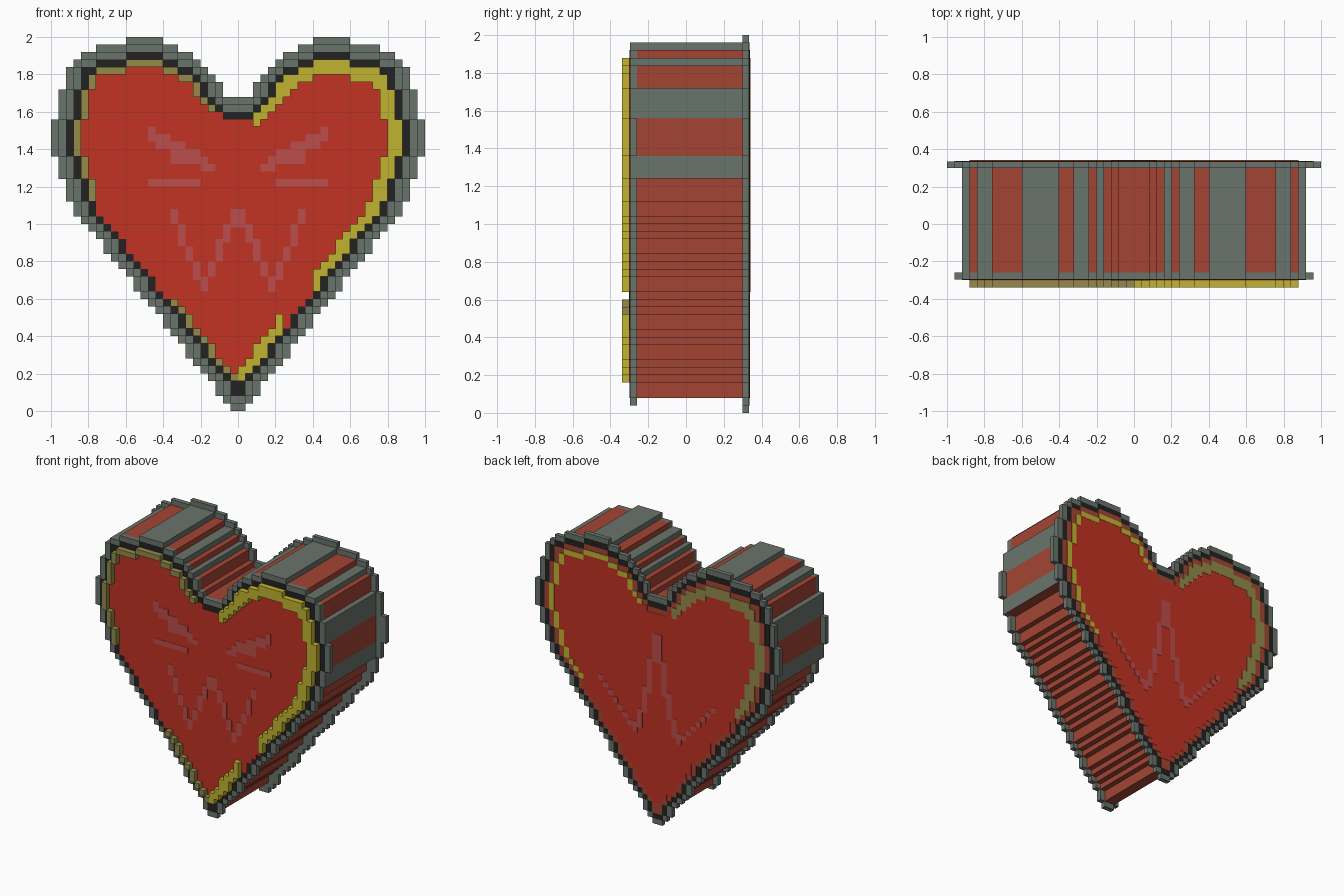
import bpy, bmesh

cube = bpy.data.objects.get("Cube")
if cube:
    bpy.data.objects.remove(cube, do_unlink=True)

C = 0.04  # size of one block


def material(name, rgb):
    lin = [((v / 255 + 0.055) / 1.055) ** 2.4 for v in rgb] + [1.0]
    m = bpy.data.materials.new(name)
    m.use_nodes = True
    m.diffuse_color = lin
    m.node_tree.nodes["Principled BSDF"].inputs["Base Color"].default_value = lin
    return m


GREY = material("stone grey", (106, 116, 108))
BLACK = material("black", (34, 34, 34))
RED = material("bright red", (194, 50, 35))
BRICK = material("brick red", (164, 69, 52))
YELLOW = material("yellow", (192, 180, 48))
OLIVE = material("olive", (147, 139, 74))
PINK = material("dusty pink", (188, 78, 76))


def finish(name, bm, mats):
    bmesh.ops.recalc_face_normals(bm, faces=bm.faces[:])
    me = bpy.data.meshes.new(name)
    bm.to_mesh(me)
    bm.free()
    for m in mats:
        me.materials.append(m)
    ob = bpy.data.objects.new(name, me)
    bpy.context.collection.objects.link(ob)
    return ob


# Heart as (top, bottom) block heights of each column, from the middle outwards
TOPS = [42, 42, 44, 45, 46, 47, 48, 48, 49, 49] + [50] * 5 + [49] * 4 + [48, 48, 47, 46, 43, 39]
BOTTOMS = [int(1.27 * i + 0.3) for i in range(22)] + [28, 31, 34]
heart = list(zip(TOPS, BOTTOMS))


def shrink(cols):
    """Take one block off all round."""
    out = []
    for i, (t, b) in enumerate(cols):
        inner = cols[max(i - 1, 0)]
        outer = cols[i + 1] if i + 1 < len(cols) else (0, 99)
        nt, nb = min(t - 1, inner[0], outer[0]), max(b + 1, inner[1], outer[1])
        if nt <= nb:
            break
        out.append((nt, nb))
    return out


E = [heart]
for _ in range(5):
    E.append(shrink(E[-1]))


def edge_steps(cols, k):
    """Stair line across the full width, along the tops (k=0) or bottoms (k=1)."""
    n, pts, last = len(cols), [], None
    for i in range(-n, n):
        h = cols[i if i >= 0 else -i - 1][k]
        if h == last:
            pts.pop()
        else:
            pts.append((i * C, h * C))
        pts.append(((i + 1) * C, h * C))
        last = h
    return pts


def heart_mesh(cols, y0, y1):
    pts = edge_steps(cols, 0) + edge_steps(cols, 1)[::-1]
    bm = bmesh.new()
    face = bm.faces.new([bm.verts.new((x, y0, z)) for x, z in pts])
    ext = bmesh.ops.extrude_face_region(bm, geom=[face])
    moved = [g for g in ext["geom"] if isinstance(g, bmesh.types.BMVert)]
    bmesh.ops.translate(bm, vec=(0, y1 - y0, 0), verts=moved)
    bmesh.ops.recalc_face_normals(bm, faces=bm.faces[:])
    return bm


def slab(name, cols, y0, y1, mat):
    return finish(name, heart_mesh(cols, y0, y1), [mat])


def boxes(name, rects, y0, y1, mat):
    """Rectangles (x0, x1, z0, z1) given depth and joined as one part."""
    bm = bmesh.new()
    for x0, x1, z0, z1 in rects:
        vs = bmesh.ops.create_cube(bm, size=1)["verts"]
        for v in vs:
            v.co = (x0 if v.co.x < 0 else x1, y0 if v.co.y < 0 else y1, z0 if v.co.z < 0 else z1)
    return finish(name, bm, [mat])


def mirrored(rects):
    return rects + [(-b, -a, c, d) for a, b, c, d in rects]


# Body: stepped sides banded in brick red and grey
body_cols = [(t, E[2][i][1] if i < 22 else b) for i, (t, b) in enumerate(E[1][:23])]
bm = heart_mesh(body_cols, -0.26, 0.30)
for z in (1.36, 1.56):
    bmesh.ops.bisect_plane(bm, geom=bm.verts[:] + bm.edges[:] + bm.faces[:],
                           plane_co=(0, 0, z), plane_no=(0, 0, 1))
GREY_STEPS = [(0, 0.08), (0.16, 0.20), (0.24, 0.32), (0.40, 0.60), (0.76, 0.84), (0.88, 0.92)]
for f in bm.faces:
    p = f.calc_center_median() - f.normal * 0.01
    grey = p.z > 1.2 and any(a < abs(p.x) < b for a, b in GREY_STEPS)
    if abs(f.normal.x) > 0.5 and 1.36 < p.z < 1.56:
        grey = False
    f.material_index = int(grey)
finish("body", bm, [BRICK, GREY])

# Front layers
slab("front_rim", E[1], -0.297, -0.26, GREY)
slab("front_black_border", E[2], -0.299, -0.292, BLACK)
slab("front_face", E[3], -0.301, -0.294, RED)

# Back layers
slab("back_rim", E[0], 0.30, 0.334, GREY)
slab("back_black_border", E[1], 0.329, 0.336, BLACK)
slab("back_brick_border", E[2], 0.331, 0.338, BRICK)
slab("back_face", E[3], 0.333, 0.340, RED)


def trim(side, width, top_from, bottom_ok):
    """Strip along the inner heart edge on one side (+1 or -1)."""
    rects, inner = [], E[3 + width]
    for i, (t, b) in enumerate(E[3]):
        x0, x1 = sorted((side * i * C, side * (i + 1) * C))
        if i >= len(inner):
            rects.append((x0, x1, b * C, t * C))
            continue
        if i >= top_from:
            rects.append((x0, x1, inner[i][0] * C, t * C))
        if bottom_ok(i):
            rects.append((x0, x1, b * C, inner[i][1] * C))
    return rects


# Raised trims on the front, flat ones on the back
boxes("front_trim_left", trim(1, 2, 2, lambda i: i <= 5 or i >= 10), -0.34, -0.30, YELLOW)
boxes("front_trim_right", trim(-1, 1, 3, lambda i: i <= 8 or i >= 19), -0.34, -0.30, OLIVE)
boxes("back_trim_left", trim(1, 1, 3, lambda i: i >= 15), 0.336, 0.342, YELLOW)
boxes("back_trim_right", trim(-1, 2, 3, lambda i: i >= 16), 0.336, 0.342, OLIVE)

# Front markings: slanted brows, bars and a zigzag
brow = [(.12, .20, 1.28, 1.32), (.16, .36, 1.32, 1.36), (.20, .36, 1.36, 1.40),
        (.28, .44, 1.40, 1.44), (.36, .48, 1.44, 1.48), (.44, .48, 1.48, 1.52)]
boxes("front_brows", mirrored(brow), -0.303, -0.298, PINK)
boxes("front_bars", mirrored([(.20, .48, 1.20, 1.24)]), -0.303, -0.298, PINK)
zigzag = [(0.98, 1.08), (0.90, 1.00), (0.80, 0.92), (0.72, 0.80), (0.64, 0.72),
          (0.70, 0.80), (0.80, 0.88), (0.88, 1.00), (1.00, 1.08)]
boxes("front_zigzag", mirrored([(i * C, (i + 1) * C, a, b) for i, (a, b) in enumerate(zigzag)]),
      -0.303, -0.298, PINK)

# Back marking: tall peak with thin outward strokes
peak = [(1.20, 1.41), (0.96, 1.22), (0.80, 1.00), (0.68, 0.82), (0.64, 0.72)]
rects = [(i * C, (i + 1) * C, a, b) for i, (a, b) in enumerate(peak)]
rects += [(.20 + i * C, .24 + i * C, .68 + i * 0.045, .72 + i * 0.045) for i in range(7)]
boxes("back_zigzag", mirrored(rects), 0.336, 0.342, PINK)
